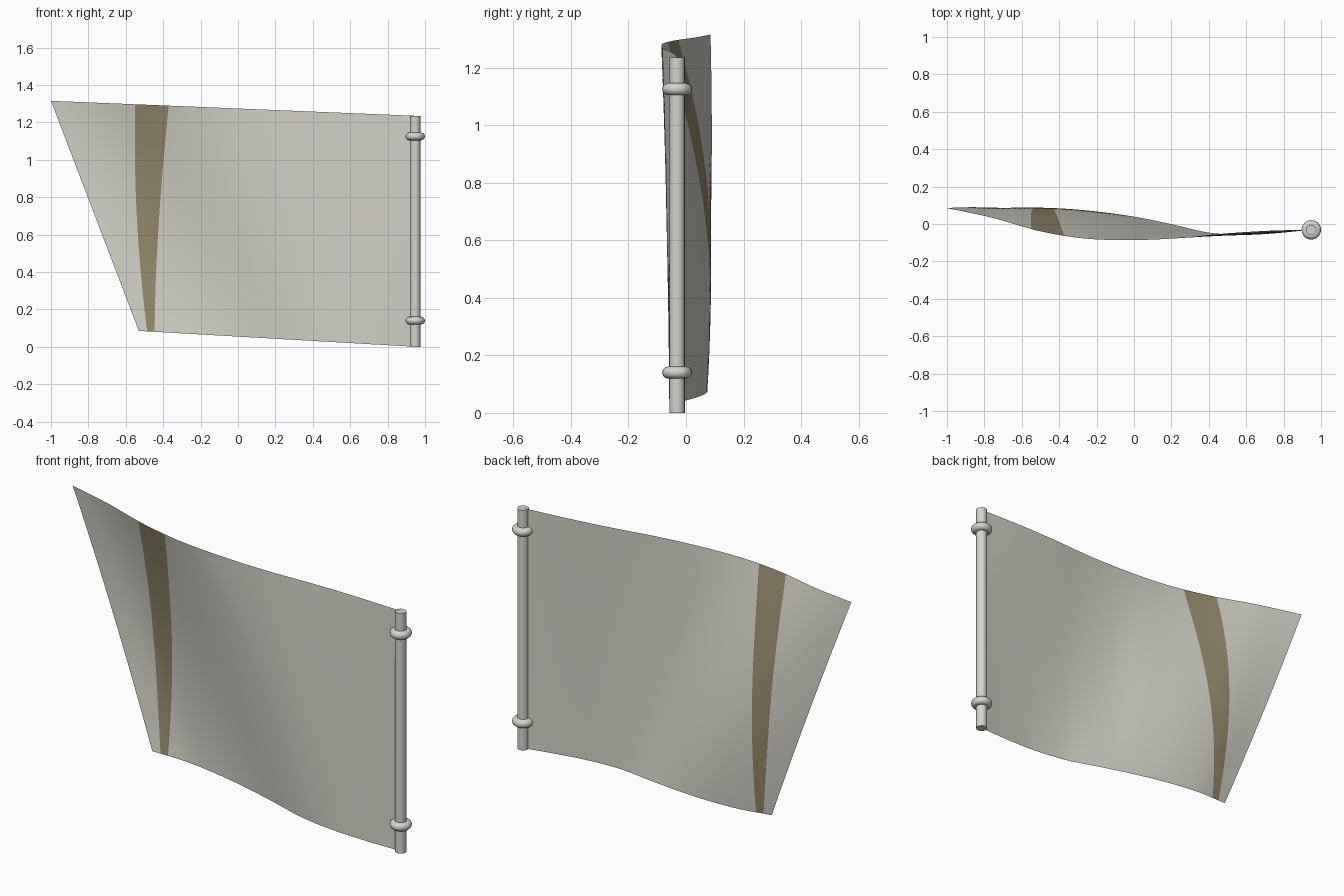
import bpy
import math

cube = bpy.data.objects.get("Cube")
if cube:
    bpy.data.objects.remove(cube, do_unlink=True)


def material(name, rgb):
    mat = bpy.data.materials.new(name)
    mat.use_nodes = True
    mat.diffuse_color = (*rgb, 1)
    mat.node_tree.nodes["Principled BSDF"].inputs["Base Color"].default_value = (*rgb, 1)
    return mat


cloth = material("pale cloth", (0.66, 0.65, 0.58))
stripe = material("olive stripe", (0.31, 0.26, 0.155))
metal = material("pale metal", (0.66, 0.66, 0.61))

POLE_X, POLE_Y, HEIGHT = 0.948, -0.031, 1.235

# Cloth depth from pole to free edge, along the bottom, middle and top
WAVES = [
    (-.03, -.049, -.058, -.045, -.003, .035, .062, .074, .06),
    (-.03, -.046, -.06, -.067, -.05, 0, .05, .083, .087),
    (-.03, -.037, -.053, -.077, -.086, -.077, -.036, .033, .085),
]
STRIPE_START = (.943, .80, .677)
STRIPE_END = (.970, .869, .769)


def blend(v, three):
    """Quadratic through bottom, middle and top values."""
    low, mid, top = three
    return low * (2*v - 1) * (v - 1) + mid * 4*v*(1 - v) + top * v * (2*v - 1)


def spline(u, ys):
    """Smooth curve through evenly spaced values."""
    n = len(ys) - 1
    i = min(int(u * n), n - 1)
    t = u * n - i
    b, c = ys[i], ys[i + 1]
    a = ys[i - 1] if i > 0 else 2*b - c
    d = ys[i + 2] if i + 2 <= n else 2*c - b
    return b + t/2 * (c - a + t * (2*a - 5*b + 4*c - d + t * (3*(b - c) + d - a)))


def cloth_point(u, v):
    x = POLE_X - u * (1.478 + 0.47 * v)
    y = blend(v, [spline(u, wave) for wave in WAVES])
    z = 0.085 * u + v * (HEIGHT - 0.005 * u)
    return x, y, z


# Waving cloth, with columns that follow both stripe edges
ROWS, PLAIN, BAND, TIP = 40, 48, 6, 14
COLS = PLAIN + BAND + TIP
verts, faces = [], []
for r in range(ROWS + 1):
    v = r / ROWS
    start, end = blend(v, STRIPE_START), blend(v, STRIPE_END)
    across = [start * i / PLAIN for i in range(PLAIN)]
    across += [start + (end - start) * i / BAND for i in range(BAND)]
    across += [end + (1 - end) * i / TIP for i in range(TIP + 1)]
    verts += [cloth_point(u, v) for u in across]
for r in range(ROWS):
    for c in range(COLS):
        k = r * (COLS + 1) + c
        faces.append((k + 1, k, k + COLS + 1, k + COLS + 2))
mesh = bpy.data.meshes.new("flag_cloth")
mesh.from_pydata(verts, [], faces)
mesh.materials.append(cloth)
mesh.materials.append(stripe)
for i, face in enumerate(mesh.polygons):
    face.use_smooth = True
    face.material_index = int(PLAIN <= i % COLS < PLAIN + BAND)
flag = bpy.data.objects.new("flag_cloth", mesh)
bpy.context.collection.objects.link(flag)


def finish(name):
    obj = bpy.context.object
    obj.name = name
    obj.data.materials.append(metal)
    bpy.ops.object.shade_smooth_by_angle(angle=math.radians(40))


# Pole
bpy.ops.mesh.primitive_cylinder_add(vertices=16, radius=0.027, depth=HEIGHT,
                                    location=(POLE_X, POLE_Y, HEIGHT / 2))
finish("pole")

# Rings holding the cloth
for name, z in (("lower_ring", 0.14), ("upper_ring", 1.125)):
    bpy.ops.mesh.primitive_torus_add(major_radius=0.031, minor_radius=0.021,
                                     major_segments=24, minor_segments=12,
                                     location=(POLE_X, POLE_Y, z))
    finish(name)
